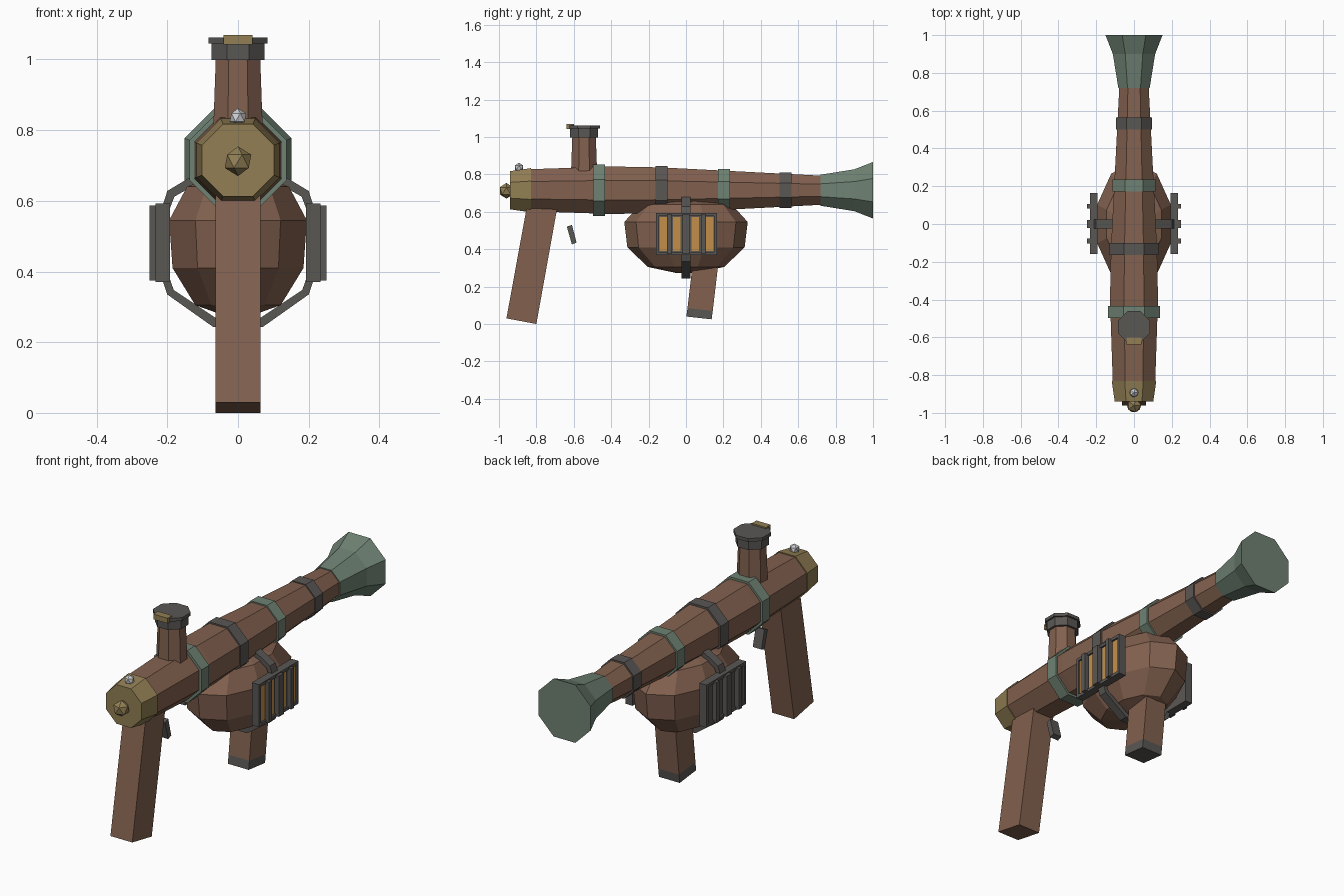
import bpy, bmesh, math

if "Cube" in bpy.data.objects:
    bpy.data.objects.remove(bpy.data.objects["Cube"])


def material(name, r, g, b):
    m = bpy.data.materials.new(name)
    lin = [((c / 255 + 0.055) / 1.055) ** 2.4 for c in (r, g, b)]
    m.diffuse_color = (*lin, 1)
    m.use_nodes = True
    m.node_tree.nodes["Principled BSDF"].inputs["Base Color"].default_value = m.diffuse_color
    return m


BROWN = material("brown wood", 130, 97, 79)
GREY = material("dark grey metal", 90, 87, 84)
GREEN = material("patina green", 111, 130, 115)
BRASS = material("dull brass", 146, 127, 84)
SILVER = material("pale silver", 205, 206, 208)
ORANGE = material("amber panel", 196, 143, 74)

CZ = 0.715                      # height of the barrel axis


def finish(bm, name, mat):
    bmesh.ops.recalc_face_normals(bm, faces=bm.faces)
    me = bpy.data.meshes.new(name)
    bm.to_mesh(me)
    bm.free()
    me.materials.append(mat)
    ob = bpy.data.objects.new(name, me)
    bpy.context.collection.objects.link(ob)
    return ob


def loft(name, mat, rings):
    """Closed solid through a list of equal-length point rings."""
    bm = bmesh.new()
    loops = [[bm.verts.new(p) for p in ring] for ring in rings]
    n = len(loops[0])
    for a, b in zip(loops, loops[1:]):
        for i in range(n):
            j = (i + 1) % n
            bm.faces.new((a[i], a[j], b[j], b[i]))
    bm.faces.new(loops[0])
    bm.faces.new(loops[-1])
    return finish(bm, name, mat)


def octagon(apothem):
    r = apothem / math.cos(math.pi / 8)
    angles = [math.pi / 8 + k * math.pi / 4 for k in range(8)]
    return [(r * math.cos(t), r * math.sin(t)) for t in angles]


def tube_y(name, mat, stations):
    """Octagonal tube along the barrel: (y, apothem) stations."""
    return loft(name, mat, [[(u, y, CZ + v) for u, v in octagon(a)] for y, a in stations])


def tube_z(name, mat, y, stations):
    """Upright octagonal tube: (z, apothem) stations."""
    return loft(name, mat, [[(u, y + v, z) for u, v in octagon(a)] for z, a in stations])


def slab(name, mat, profile, x0, x1):
    """Side profile of (y, z) points extruded across x."""
    return loft(name, mat, [[(x, y, z) for y, z in profile] for x in (x0, x1)])


def box(name, mat, x, y, z):
    return slab(name, mat, [(y[0], z[0]), (y[1], z[0]), (y[1], z[1]), (y[0], z[1])], *x)


def ball(name, mat, loc, r):
    bm = bmesh.new()
    bmesh.ops.create_icosphere(bm, subdivisions=1, radius=r)
    bmesh.ops.translate(bm, verts=bm.verts, vec=loc)
    return finish(bm, name, mat)


# Barrel, muzzle bell and rear cap
tube_y("barrel", BROWN, [(-0.85, 0.112), (-0.4, 0.127), (-0.13, 0.122), (0.74, 0.077)])
tube_y("muzzle_bell", GREEN, [(0.72, 0.083), (0.9, 0.112), (1.0, 0.151)])
tube_y("rear_cap", BRASS, [(-0.94, 0.102), (-0.83, 0.118)])
ball("rear_knob", BRASS, (0, -0.96, 0.712), 0.042)
ball("rear_sight_bead", SILVER, (0, -0.893, 0.836), 0.026)

# Bands around the barrel
for name, mat, y, a in [("rear_green_band", GREEN, -0.465, 0.137),
                        ("rear_grey_band", GREY, -0.132, 0.13),
                        ("front_green_band", GREEN, 0.203, 0.113),
                        ("front_grey_band", GREY, 0.533, 0.094)]:
    tube_y(name, mat, [(y - 0.032, a), (y + 0.032, a)])

# Upright sight tube with its lid
tube_z("sight_tube", BROWN, -0.545, [(0.80, 0.07), (1.0, 0.063)])
tube_z("sight_collar", GREY, -0.545, [(0.998, 0.075), (1.045, 0.075)])
tube_z("sight_lid", GREY, -0.545, [(1.045, 0.084), (1.062, 0.084)])
box("lid_latch", BRASS, (-0.041, 0.041), (-0.638, -0.6), (1.042, 1.069))

# Grips and trigger
slab("rear_grip", BROWN, [(-0.96, 0.03), (-0.80, 0), (-0.685, 0.64), (-0.845, 0.66)], -0.063, 0.063)
slab("trigger", GREY, [(-0.637, 0.52), (-0.61, 0.53), (-0.585, 0.435), (-0.61, 0.425)], -0.025, 0.025)
slab("front_grip", BROWN, [(0.008, 0.085), (0.143, 0.07), (0.17, 0.3), (0.035, 0.315)], -0.06, 0.06)
slab("front_grip_foot", GREY, [(0.002, 0.04), (0.137, 0.025), (0.143, 0.07), (0.008, 0.085)], -0.06, 0.06)

# Faceted drum magazine, ten sides
drum = []
for z, s in [(0.272, 0.15), (0.305, 0.62), (0.41, 0.95), (0.545, 1.0), (0.64, 0.74), (0.665, 0.4)]:
    drum.append([(0.205 * s * math.sin(k * math.pi / 5), 0.33 * s * math.cos(k * math.pi / 5), z)
                 for k in range(10)])
loft("drum_magazine", BROWN, drum)

# Strap wrapped around the drum
outer = [(0.08, 0.7), (0.2, 0.628), (0.222, 0.56), (0.222, 0.4), (0.2, 0.335), (0.07, 0.243)]
inner = [(0.07, 0.675), (0.18, 0.612), (0.2, 0.56), (0.2, 0.4), (0.182, 0.348), (0.062, 0.268)]
outer += [(-x, z) for x, z in reversed(outer)]
inner += [(-x, z) for x, z in reversed(inner)]
bm = bmesh.new()
quads = [[bm.verts.new(p) for p in ((o[0], -0.023, o[1]), (o[0], 0.023, o[1]),
                                    (i[0], 0.023, i[1]), (i[0], -0.023, i[1]))]
         for o, i in zip(outer, inner)]
for a, b in zip(quads, quads[1:] + quads[:1]):
    for k in range(4):
        m = (k + 1) % 4
        bm.faces.new((a[k], a[m], b[m], b[k]))
finish(bm, "drum_strap", GREY)

# Side plates with upright bars; amber panels on the right side
for side, s in (("right", 1), ("left", -1)):
    box(side + "_plate", GREY, (s * 0.192, s * 0.225), (-0.16, 0.165), (0.37, 0.592))
    for k, (y, w) in enumerate([(-0.09, 0.012), (0, 0.02), (0.093, 0.012)]):
        box(f"{side}_bar_{k}", GREY, (s * 0.22, s * 0.25), (y - w, y + w), (0.375, 0.587))
    for k, y in enumerate((-0.153, 0.158)):
        box(f"{side}_edge_{k}", GREY, (s * 0.22, s * 0.234), (y - 0.007, y + 0.007), (0.37, 0.592))
    for k, z in enumerate((0.378, 0.584)):
        box(f"{side}_rail_{k}", GREY, (s * 0.22, s * 0.234), (-0.16, 0.165), (z - 0.008, z + 0.008))
for k, y in enumerate((-0.122, -0.05, 0.05, 0.126)):
    box(f"amber_panel_{k}", ORANGE, (0.224, 0.228), (y - 0.02, y + 0.02), (0.39, 0.572))
